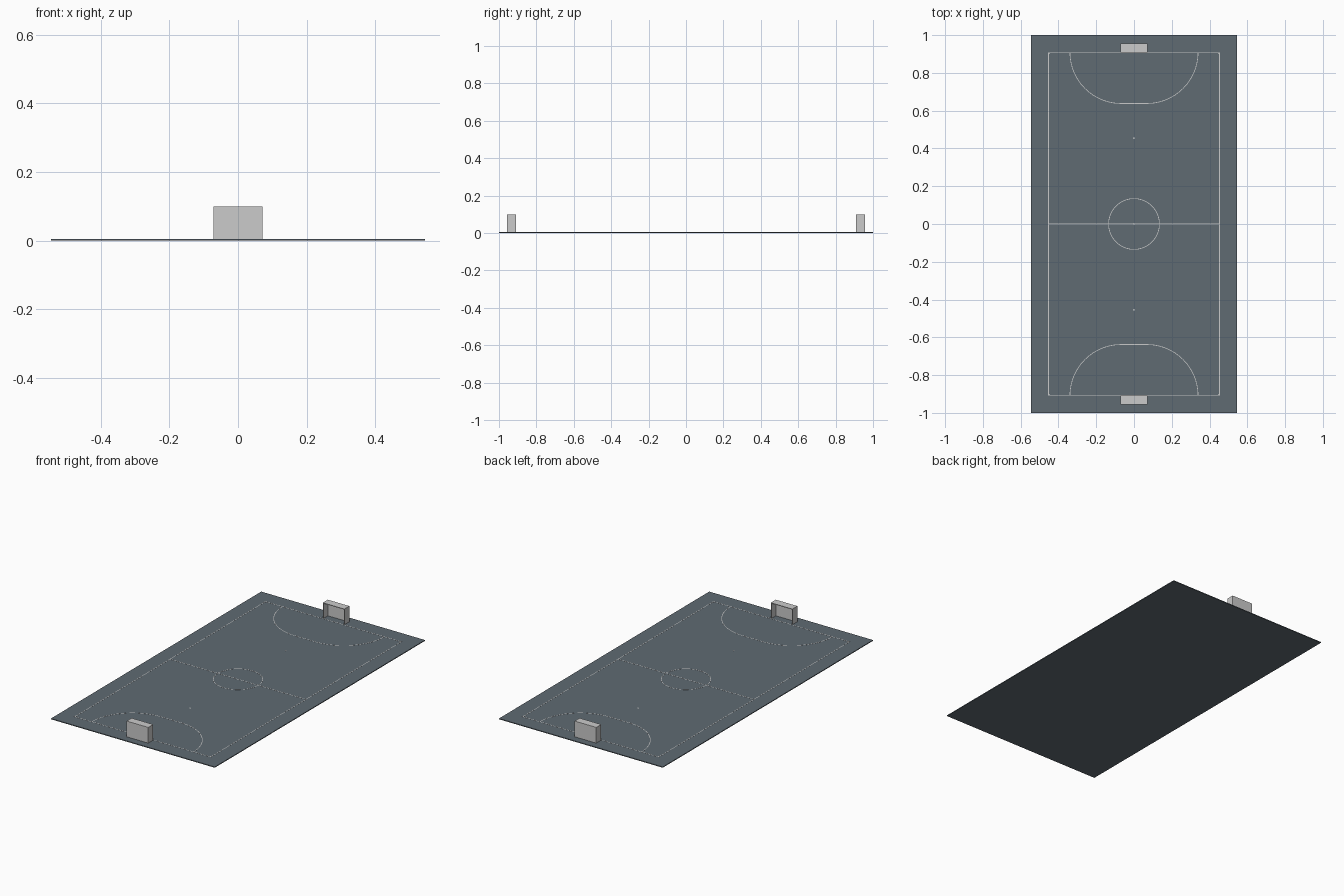
import bpy, bmesh
from math import sin, cos, pi
from mathutils import Vector

if "Cube" in bpy.data.objects:
    bpy.data.objects.remove(bpy.data.objects["Cube"])

M = 1 / 22            # one metre of court in model units
TOP = 0.0048          # top of the floor slab
LINE_W = 0.08 * M     # painted line width
LINE_H = 0.0005
HX, HY = 10 * M, 20 * M   # half size of the marked court
WALL = 0.08 * M

slate = bpy.data.materials.new("slate_floor")
slate.diffuse_color = (0.115, 0.145, 0.17, 1)
slate.use_nodes = True
slate.node_tree.nodes["Principled BSDF"].inputs["Base Color"].default_value = slate.diffuse_color


def finish(name, bm):
    bmesh.ops.recalc_face_normals(bm, faces=bm.faces[:])
    me = bpy.data.meshes.new(name)
    bm.to_mesh(me)
    bm.free()
    ob = bpy.data.objects.new(name, me)
    bpy.context.collection.objects.link(ob)
    return ob


def add_box(bm, lo, hi):
    vs = bmesh.ops.create_cube(bm, size=1)["verts"]
    for v in vs:
        v.co = [(a + b) / 2 + c * (b - a) for a, b, c in zip(lo, hi, v.co)]


def strip(name, pts, closed=False):
    """Painted line: a thin raised ribbon along a 2D path with mitred corners."""
    bm = bmesh.new()
    pts = [Vector(p) for p in pts]
    n = len(pts)
    rings = []
    for i, p in enumerate(pts):
        a = pts[i - 1] if closed or i > 0 else p
        b = pts[(i + 1) % n] if closed or i < n - 1 else p
        d0 = (p - a).normalized() if a != p else (b - p).normalized()
        d1 = (b - p).normalized() if b != p else d0
        t = (d0 + d1).normalized()
        off = Vector((-t.y, t.x)) * LINE_W / 2 / max(t.dot(d1), 0.3)
        corners = [(p - off, TOP), (p + off, TOP),
                   (p + off, TOP + LINE_H), (p - off, TOP + LINE_H)]
        rings.append([bm.verts.new((q.x, q.y, z)) for q, z in corners])
    for i in range(n if closed else n - 1):
        r, s = rings[i], rings[(i + 1) % n]
        for k in range(4):
            bm.faces.new((r[k], r[(k + 1) % 4], s[(k + 1) % 4], s[k]))
    if not closed:
        bm.faces.new(rings[0])
        bm.faces.new(rings[-1])
    return finish(name, bm)


def arc(cx, cy, r, a0, a1, n):
    return [(cx + r * cos(a0 + (a1 - a0) * i / n),
             cy + r * sin(a0 + (a1 - a0) * i / n)) for i in range(n + 1)]


def spot(name, y):
    bm = bmesh.new()
    bmesh.ops.create_cone(bm, cap_ends=True, segments=24, radius1=0.1 * M,
                          radius2=0.1 * M, depth=LINE_H)
    bmesh.ops.translate(bm, verts=bm.verts[:], vec=(0, y, TOP + LINE_H / 2))
    finish(name, bm)


# Floor slab
bm = bmesh.new()
add_box(bm, (-12 * M, -1, 0), (12 * M, 1, TOP))
finish("court_floor", bm).data.materials.append(slate)

# Boundary, halfway line and centre circle
e = LINE_W / 2
bx, by = HX - e, HY - e
strip("boundary_line", [(-bx, -by), (bx, -by), (bx, by), (-bx, by)], True)
strip("halfway_line", [(-bx + e, 0), (bx - e, 0)])
strip("centre_circle", arc(0, 0, 3 * M - e, 0, 2 * pi, 64)[:-1], True)
spot("centre_spot", 0)

for s, end in ((-1, "front"), (1, "back")):
    # Penalty area: two quarter circles joined by a straight line
    half = 1.5 * M
    r = 6 * M - e
    path = arc(half, -HY, r, 0, pi / 2, 24) + arc(-half, -HY, r, pi / 2, pi, 24)
    strip(end + "_penalty_area", [(x, -s * y) for x, y in path])
    spot(end + "_second_spot", s * 10 * M)

    # Corner arcs
    for sx, side in ((-1, "left"), (1, "right")):
        path = arc(-HX, -HY, 0.25 * M - e, 0, pi / 2, 8)
        strip(f"{end}_{side}_corner_arc", [(-sx * x, -s * y) for x, y in path])

    # Goal: thin-walled box open towards the court and at the bottom
    gx, gz = half + WALL, TOP + 2 * M + WALL
    y0, y1 = HY, HY + 1.04 * M
    bm = bmesh.new()
    prof = [(-gx, y0), (-gx, y1), (gx, y1), (gx, y0)]
    inner = [(gx - WALL, y0), (gx - WALL, y1 - WALL),
             (-gx + WALL, y1 - WALL), (-gx + WALL, y0)]
    wall = bm.faces.new([bm.verts.new((x, s * y, TOP)) for x, y in prof + inner])
    up = bmesh.ops.extrude_face_region(bm, geom=[wall], use_keep_orig=True)["geom"]
    bmesh.ops.translate(bm, vec=(0, 0, gz - WALL - TOP),
                        verts=[g for g in up if isinstance(g, bmesh.types.BMVert)])
    ya, yb = sorted((s * y0, s * y1))
    add_box(bm, (-gx, ya, gz - WALL), (gx, yb, gz))
    finish(end + "_goal", bm)
